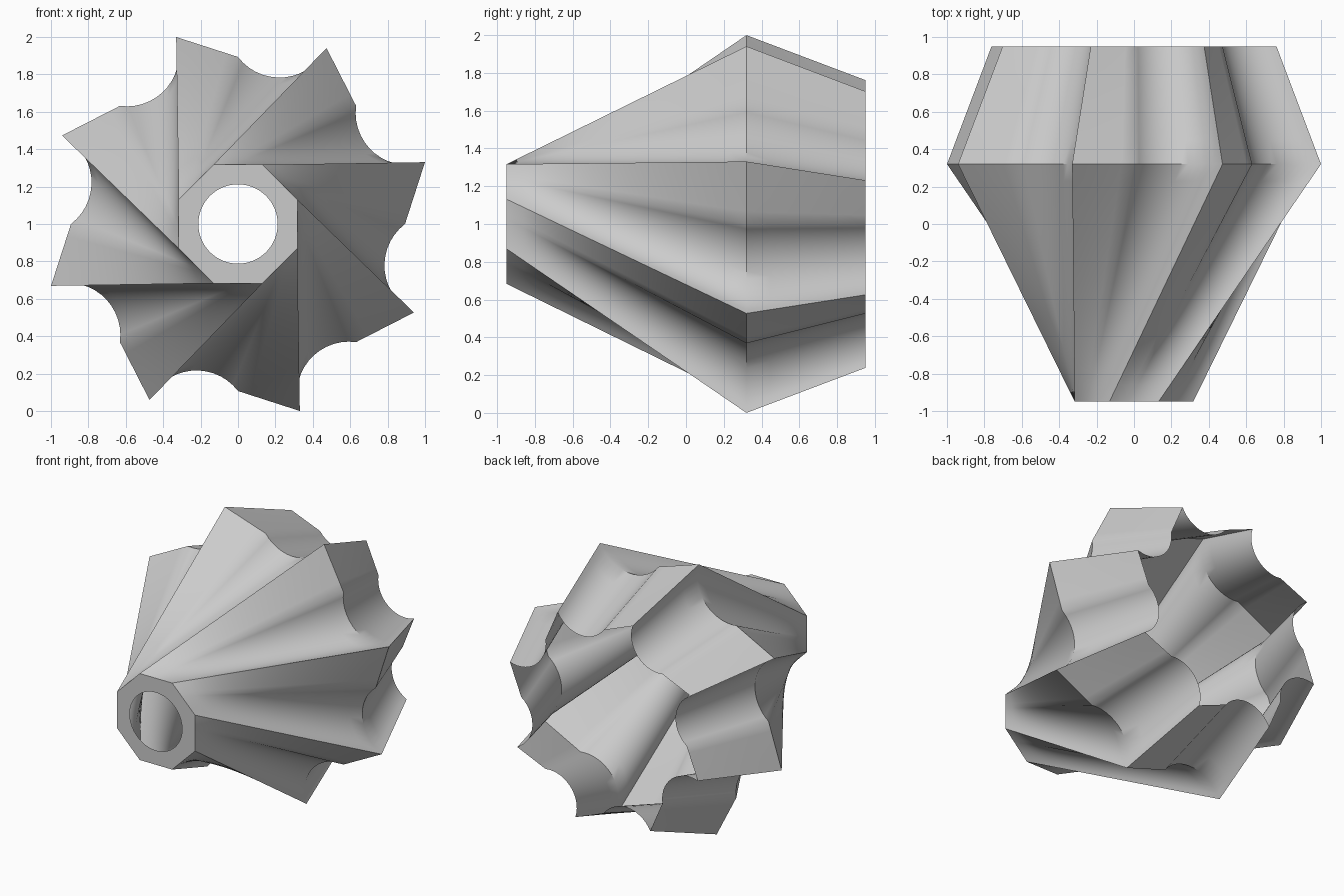
import bpy, bmesh, math
from mathutils import Vector

cube = bpy.data.objects.get("Cube")
if cube:
    bpy.data.objects.remove(cube)

SIDES = 8
FLAT, ARC = 5, 14          # steps along the straight flank and the scooped flank
FRONT, WIDE, BACK = -0.95, 0.32, 0.95


def polar(r, deg):
    a = math.radians(deg)
    return Vector((r * math.cos(a), r * math.sin(a)))


def scoop(p, q, t, bulge=0.28):
    """Point on the circular arc from p to q that sags toward the axis."""
    chord = q - p
    half, sag = chord.length / 2, chord.length * bulge
    radius = (half * half + sag * sag) / (2 * sag)
    mid = (p + q) / 2
    outward = Vector((-chord.y, chord.x)).normalized()
    sweep = math.asin(half / radius)
    a = sweep * (2 * t - 1)
    return (mid + outward * (radius - sag - radius * math.cos(a))
            + chord.normalized() * radius * math.sin(a))


def star(tip_r, tip_deg, notch_r):
    """Pinwheel section: a straight flank, then a concave scoop, per blade."""
    pts = []
    for k in range(SIDES):
        turn = -360 / SIDES * k
        tip = polar(tip_r, tip_deg + turn)
        notch = polar(notch_r, 90 + turn)
        nxt = polar(tip_r, tip_deg + turn - 360 / SIDES)
        pts += [tip.lerp(notch, i / FLAT) for i in range(FLAT)]
        pts += [scoop(notch, nxt, i / ARC) for i in range(ARC)]
    return pts


def octagon(radius, start_deg, split=0.36):
    """Hub section with the same point count as the star."""
    pts = []
    for k in range(SIDES):
        a = polar(radius, start_deg - 360 / SIDES * k)
        b = polar(radius, start_deg - 360 / SIDES * (k + 1))
        pts += [a.lerp(b, split * i / FLAT) for i in range(FLAT)]
        pts += [a.lerp(b, split + (1 - split) * i / ARC) for i in range(ARC)]
    return pts


bm = bmesh.new()


def ring(pts, y):
    return [bm.verts.new((p.x, y, p.y + 1)) for p in pts]


def bridge(a, b):
    n = len(a)
    for i in range(n):
        j = (i + 1) % n
        bm.faces.new((a[i], a[j], b[j], b[i]))


def loft(start, pts_a, y_a, pts_b, y_b, steps):
    for s in range(1, steps + 1):
        t = s / steps
        nxt = ring([p.lerp(q, t) for p, q in zip(pts_a, pts_b)], y_a + (y_b - y_a) * t)
        bridge(start, nxt)
        start = nxt
    return start


hub = octagon(0.343, 157.5)
wide = star(1.053, 108.3, 0.893)
rear = star(0.796, 106.9, 0.67)

# Front plate with a round hole
hole = ring([p.normalized() * 0.212 for p in hub], FRONT)
hub_ring = ring(hub, FRONT)
bridge(hole, hub_ring)

# Twisted blades out to the widest section, then in to the open back
wide_ring = loft(hub_ring, hub, FRONT, wide, WIDE, 14)
loft(wide_ring, wide, WIDE, rear, BACK, 5)

# Turn the surface so the front plate faces forward
bm.normal_update()
bm.faces.ensure_lookup_table()
if bm.faces[0].normal.y > 0:
    bmesh.ops.reverse_faces(bm, faces=bm.faces[:])

mesh = bpy.data.meshes.new("pinwheel_shell")
bm.to_mesh(mesh)
bm.free()
shell = bpy.data.objects.new("pinwheel_shell", mesh)
bpy.context.collection.objects.link(shell)

# Plain grey
grey = bpy.data.materials.new("plain_grey")
grey.use_nodes = True
colour = (0.6, 0.6, 0.6, 1)
grey.diffuse_color = colour
grey.node_tree.nodes["Principled BSDF"].inputs["Base Color"].default_value = colour
mesh.materials.append(grey)

bpy.ops.object.select_all(action="DESELECT")
shell.select_set(True)
bpy.context.view_layer.objects.active = shell
bpy.ops.object.shade_smooth_by_angle(angle=math.radians(35))
